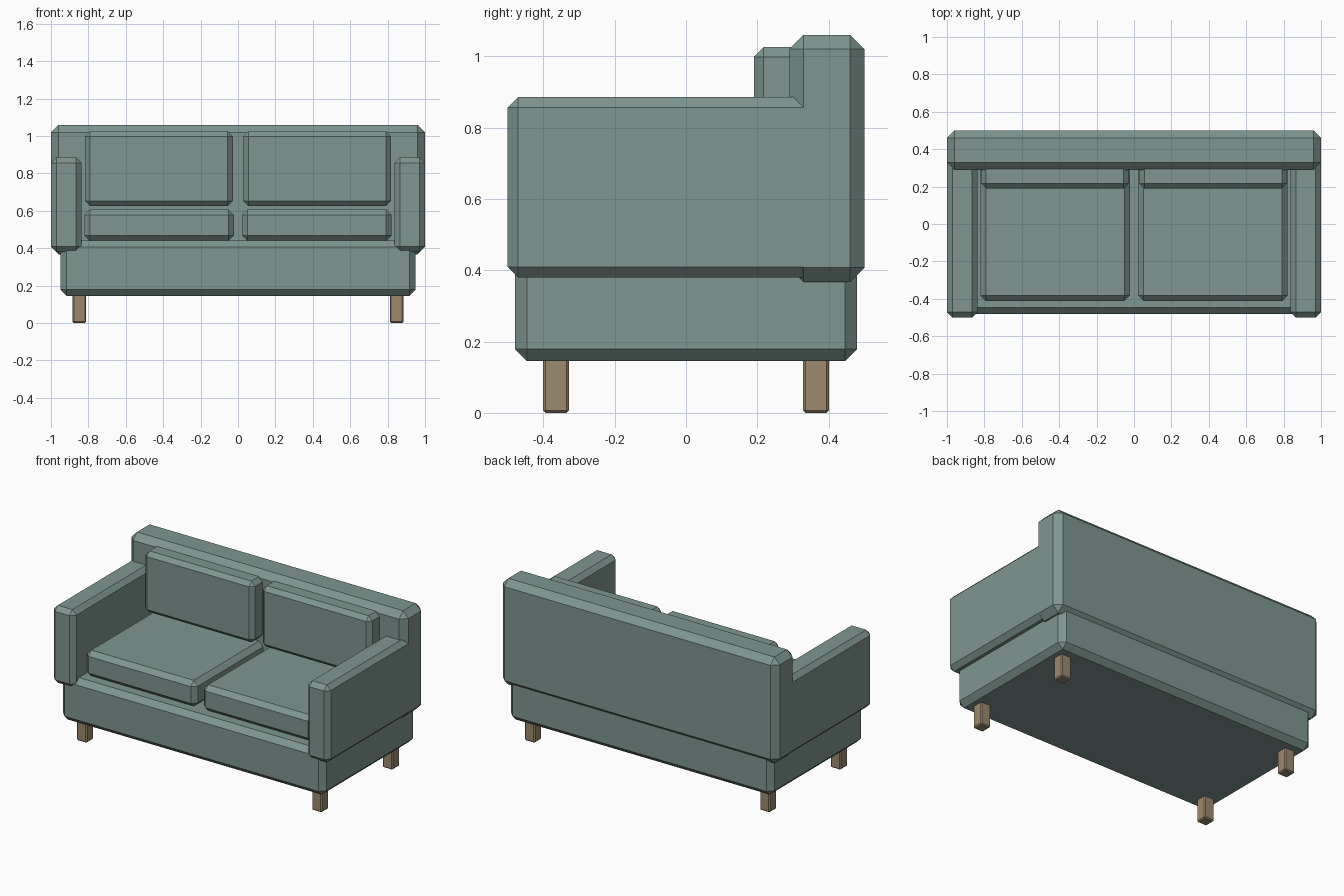
import bpy

cube = bpy.data.objects.get("Cube")
if cube:
    bpy.data.objects.remove(cube, do_unlink=True)


def make_material(name, rgb):
    mat = bpy.data.materials.new(name)
    mat.use_nodes = True
    mat.diffuse_color = (*rgb, 1)
    bsdf = mat.node_tree.nodes["Principled BSDF"]
    bsdf.inputs["Base Color"].default_value = (*rgb, 1)
    bsdf.inputs["Roughness"].default_value = 0.9
    return mat


fabric = make_material("sage_fabric", (0.21, 0.305, 0.28))
wood = make_material("light_wood", (0.34, 0.25, 0.155))


def chamfered_box(name, xs, ys, zs, chamfer, mat):
    """Box spanning the given ranges, with a flat one-step chamfer on every edge."""
    centre = [(a + b) / 2 for a, b in (xs, ys, zs)]
    size = [b - a for a, b in (xs, ys, zs)]
    bpy.ops.mesh.primitive_cube_add(size=1, location=centre)
    obj = bpy.context.object
    obj.name = name
    obj.data.name = name
    for v in obj.data.vertices:
        v.co = [c * s for c, s in zip(v.co, size)]
    obj.data.materials.append(mat)
    bevel = obj.modifiers.new("chamfer", 'BEVEL')
    bevel.width = chamfer
    bevel.segments = 1
    bevel.limit_method = 'NONE'
    return obj


def span(side, inner, outer):
    """Range on the x or y axis, mirrored for the negative side."""
    return tuple(sorted((side * inner, side * outer)))


# Frame and backrest
chamfered_box("base", (-0.95, 0.95), (-0.48, 0.48), (0.145, 0.44), 0.034, fabric)
chamfered_box("backrest", (-1, 1), (0.29, 0.5), (0.367, 1.06), 0.04, fabric)

for side, label in ((1, "left"), (-1, "right")):
    # Armrest
    chamfered_box(label + "_armrest", span(side, 0.837, 1), (-0.5, 0.42),
                  (0.38, 0.885), 0.029, fabric)
    # Cushions
    chamfered_box(label + "_seat_cushion", span(side, 0.022, 0.822), (-0.412, 0.32),
                  (0.438, 0.607), 0.03, fabric)
    chamfered_box(label + "_back_cushion", span(side, 0.028, 0.818), (0.19, 0.33),
                  (0.626, 1.025), 0.027, fabric)
    # Legs
    for end, place in ((-1, "front"), (1, "back")):
        chamfered_box(f"{place}_{label}_leg", span(side, 0.812, 0.885),
                      span(end, 0.328, 0.401), (0, 0.17), 0.007, wood)
